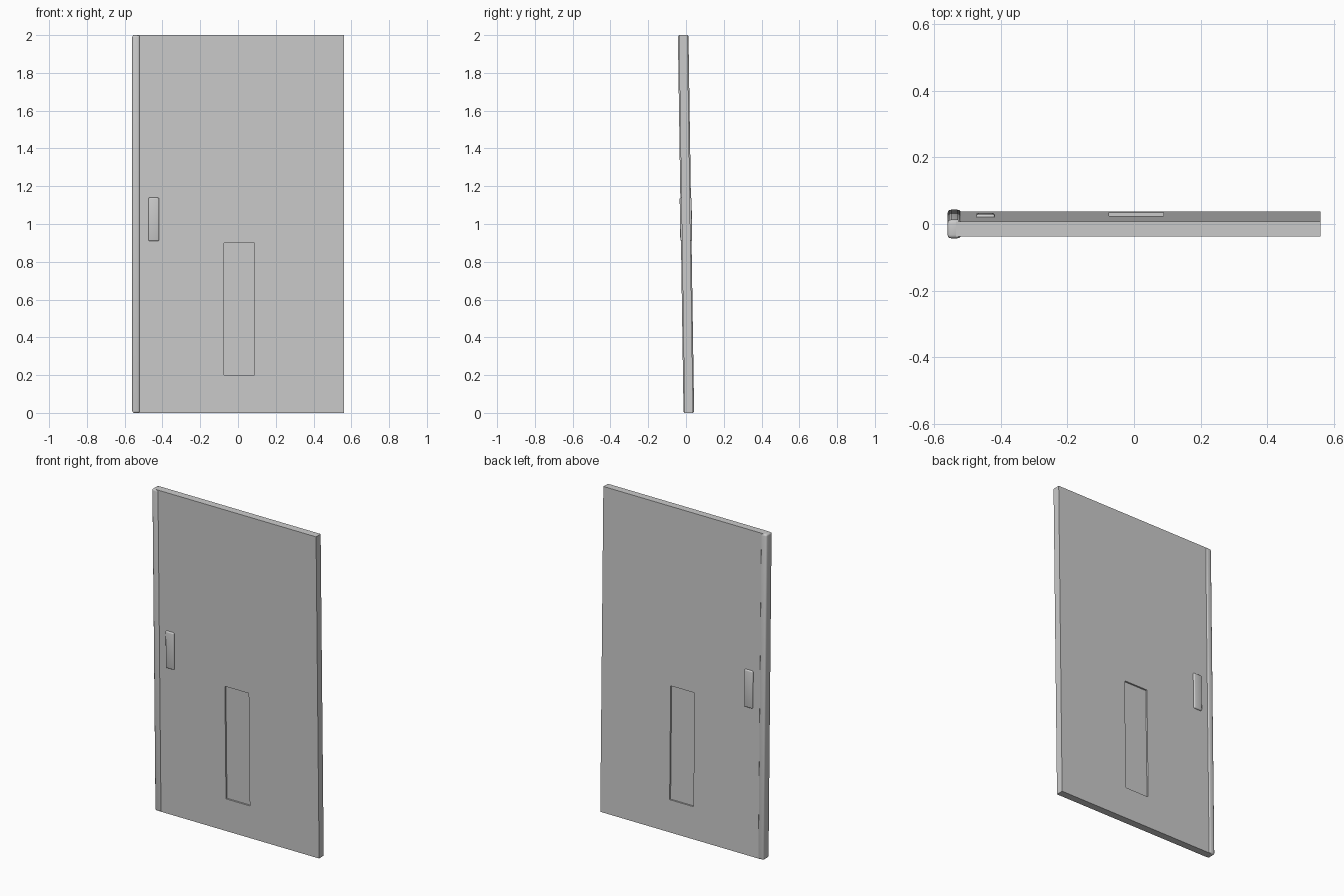
import bpy, bmesh, math
from mathutils import Matrix, Vector

if "Cube" in bpy.data.objects:
    bpy.data.objects.remove(bpy.data.objects["Cube"])

# whole door leans slightly about x through its middle
LEAN = Matrix.Translation((0, 0, 1)) @ Matrix.Rotation(0.015, 4, 'X')
T = 0.045  # panel thickness


def box(name, x0, x1, depth, z0, z1, bevel=0.0, y=0.0):
    """Box spanning x0..x1 and z0..z1 in door space, centred on y."""
    bm = bmesh.new()
    bmesh.ops.create_cube(bm, size=1)
    bmesh.ops.scale(bm, vec=Vector((x1 - x0, depth, z1 - z0)), verts=bm.verts)
    bmesh.ops.translate(bm, vec=Vector(((x0 + x1) / 2, y, (z0 + z1) / 2 - 1)), verts=bm.verts)
    if bevel:
        bmesh.ops.bevel(bm, geom=bm.edges[:], offset=bevel, segments=3,
                        profile=0.5, affect='EDGES')
    bm.transform(LEAN)
    mesh = bpy.data.meshes.new(name)
    bm.to_mesh(mesh)
    bm.free()
    ob = bpy.data.objects.new(name, mesh)
    bpy.context.collection.objects.link(ob)
    if bevel:
        bpy.ops.object.select_all(action='DESELECT')
        ob.select_set(True)
        bpy.context.view_layer.objects.active = ob
        bpy.ops.object.shade_smooth_by_angle(angle=math.radians(40))
    return ob


# main slab with a shallow rectangular recess on each face
panel = box("door_panel", -0.535, 0.56, T, 0, 2)
for side, s in (("front", -1), ("back", 1)):
    cutter = box("recess_cutter_" + side, -0.075, 0.088, 0.04, 0.2, 0.9, y=s * (T / 2 + 0.01))
    cutter.hide_render = True
    cutter.hide_set(True)
    mod = panel.modifiers.new("recess_" + side, 'BOOLEAN')
    mod.operation = 'DIFFERENCE'
    mod.solver = 'EXACT'
    mod.object = cutter

# bake the recesses into the panel and drop the cutters
deps = bpy.context.evaluated_depsgraph_get()
baked = bpy.data.meshes.new_from_object(panel.evaluated_get(deps))
panel.modifiers.clear()
panel.data = baked
for ob in [o for o in bpy.data.objects if o.name.startswith("recess_cutter")]:
    bpy.data.objects.remove(ob)

# rounded stile along the left edge
box("edge_strip", -0.56, -0.52, 0.056, 0, 2, bevel=0.01)

# low handle plate standing proud on both faces
box("handle_plate", -0.475, -0.418, T + 0.018, 0.91, 1.14, bevel=0.007)
